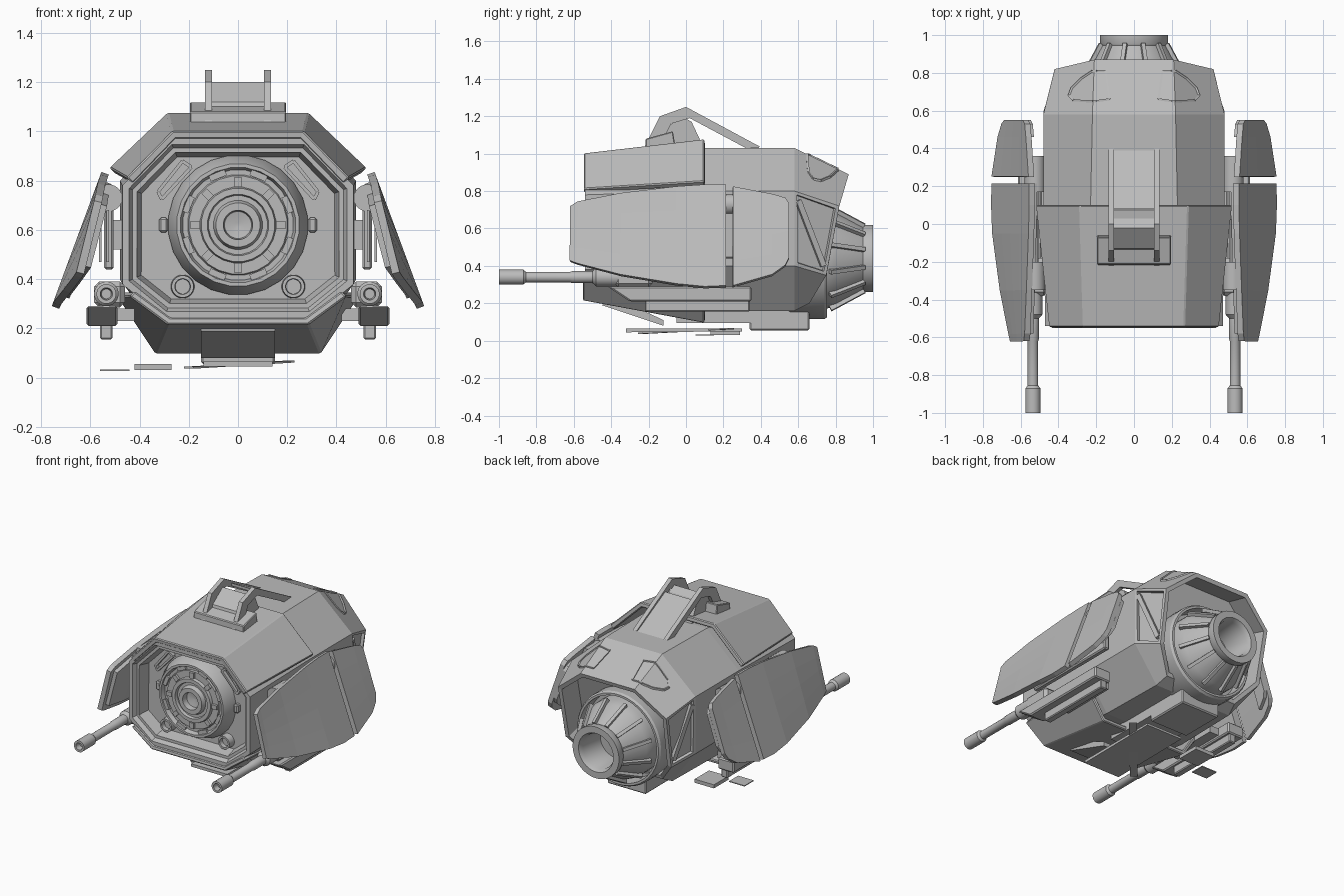
import bpy, bmesh, math
from mathutils import Vector
from mathutils.bvhtree import BVHTree

cube = bpy.data.objects.get("Cube")
if cube:
    bpy.data.objects.remove(cube, do_unlink=True)

grey = bpy.data.materials.new("hull_grey")
grey.use_nodes = True
grey.diffuse_color = (0.5, 0.5, 0.5, 1)
grey.node_tree.nodes["Principled BSDF"].inputs["Base Color"].default_value = (0.5, 0.5, 0.5, 1)


def add(name, bm, smooth=False, bevel=0, solid=0):
    mesh = bpy.data.meshes.new(name)
    bm.to_mesh(mesh)
    bm.free()
    mesh.materials.append(grey)
    obj = bpy.data.objects.new(name, mesh)
    bpy.context.collection.objects.link(obj)
    if solid:
        mod = obj.modifiers.new("thickness", "SOLIDIFY")
        mod.thickness, mod.offset = solid, 0
    if bevel:
        mod = obj.modifiers.new("bevel", "BEVEL")
        mod.width, mod.segments = bevel, 1
    if smooth:
        bpy.ops.object.select_all(action="DESELECT")
        obj.select_set(True)
        bpy.context.view_layer.objects.active = obj
        bpy.ops.object.shade_smooth_by_angle(angle=math.radians(28))
    return obj


def loft(name, rings, closed=True, edit=None, **kw):
    """Skin a list of point rings; closed rings also get end caps."""
    bm = bmesh.new()
    rows = [[bm.verts.new(p) for p in r] for r in rings]
    n = len(rows[0])
    for a, b in zip(rows, rows[1:]):
        for i in range(n if closed else n - 1):
            j = (i + 1) % n
            bm.faces.new((a[i], a[j], b[j], b[i]))
    if closed:
        bm.faces.new(rows[0])
        bm.faces.new(rows[-1])
    bmesh.ops.recalc_face_normals(bm, faces=bm.faces)
    if edit:
        edit(bm)
    return add(name, bm, **kw)


def prism(name, profile, x0, x1, **kw):
    return loft(name, [[(x, y, z) for y, z in profile] for x in (x0, x1)], **kw)


def box(name, x, y, z, **kw):
    return prism(name, [(y[0], z[0]), (y[1], z[0]), (y[1], z[1]), (y[0], z[1])], *x, **kw)


def lathe(name, profile, cx, cz, segs=32):
    """Turn (radius, y) pairs around an axis along y."""
    turn = [math.tau * (i + 0.5) / segs for i in range(segs)]
    return loft(name, [[(cx + r * math.cos(t), y, cz + r * math.sin(t)) for t in turn]
                       for r, y in profile], smooth=True)


def beam(name, p, q, w, h, out=(0, 1, 0)):
    p, q = Vector(p), Vector(q)
    d = (q - p).normalized()
    side = d.cross(Vector(out)).normalized()
    up = side.cross(d)
    corners = [(-1, -1), (1, -1), (1, 1), (-1, 1)]
    return loft(name, [[c + side * w * a / 2 + up * h * b / 2 for a, b in corners]
                       for c in (p, q)])


def mirrored(half):
    return half + [(-x, y, z) for x, y, z in reversed(half)]


def section(y, *half):
    return mirrored([(x, y, z) for x, z in half])


# Main hull: recessed front, hollow tail, inset side struts
def hull_details(bm):
    front = min(bm.faces, key=lambda f: f.calc_center_median().y)
    back = max(bm.faces, key=lambda f: f.calc_center_median().y)
    struts = [f for f in bm.faces if abs(f.normal.x) > 0.8 and f.calc_center_median().y > 0.58]
    for t, d in ((0.03, 0), (0.015, -0.03), (0.02, 0), (0.02, -0.08)):
        bmesh.ops.inset_region(bm, faces=[front], thickness=t, depth=d)
    bmesh.ops.inset_region(bm, faces=[back], thickness=0.03, depth=0)
    bmesh.ops.inset_region(bm, faces=[back], thickness=0.01, depth=-0.16)
    bmesh.ops.inset_individual(bm, faces=struts, thickness=0.025, depth=0)
    bmesh.ops.inset_individual(bm, faces=struts, thickness=0.005, depth=-0.02)


tail = mirrored([(0.21, 0.87, 0.89), (0.42, 0.82, 0.72), (0.41, 0.75, 0.35), (0.28, 0.66, 0.20)])
hull = loft("main_hull", [
    section(-0.54, (0.28, 0.975), (0.47, 0.78), (0.47, 0.38), (0.30, 0.24)),
    section(0.10, (0.23, 1.03), (0.48, 0.80), (0.48, 0.40), (0.31, 0.16)),
    section(0.58, (0.22, 1.03), (0.48, 0.80), (0.48, 0.40), (0.30, 0.16)),
    tail], edit=hull_details)

# Armour shells over and under the nose
loft("upper_shell", [section(-0.545, (0.44, 0.80), (0.26, 0.985)),
                     section(0.10, (0.51, 0.84), (0.28, 1.06))],
     closed=False, solid=0.035, bevel=0.006)
loft("lower_shell", [section(-0.55, (0.43, 0.34), (0.28, 0.23)),
                     section(0.10, (0.48, 0.34), (0.33, 0.11))],
     closed=False, solid=0.03, bevel=0.006)

# Nose drum with concentric rings and lugs
lathe("nose_drum", [(0.285, -0.38), (0.285, -0.44), (0.25, -0.52), (0.235, -0.52), (0.225, -0.49),
                    (0.205, -0.49), (0.2, -0.50), (0.155, -0.50), (0.15, -0.52), (0.125, -0.52),
                    (0.12, -0.50), (0.10, -0.50), (0.09, -0.53), (0.06, -0.53), (0.055, -0.49),
                    (0.01, -0.48)], 0, 0.62, segs=24)
for i in range(8):
    t = math.tau * i / 8
    d = Vector((math.cos(t), 0, math.sin(t)))
    e = Vector((math.cos(t + 0.39), 0, math.sin(t + 0.39)))
    c = Vector((0, -0.505, 0.62))
    beam("drum_lug", c + d * 0.155, c + d * 0.195, 0.03, 0.025)
    beam("drum_rib", c + e * 0.205, c + e * 0.23, 0.07, 0.015)

# Tail engine: shroud, ribbed cone and hollow nozzle
lathe("engine_shroud", [(0.30, 0.50), (0.325, 0.56), (0.325, 0.74), (0.315, 0.755), (0.30, 0.755),
                        (0.295, 0.66)], 0, 0.44, segs=40)
lathe("engine_cone", [(0.27, 0.62), (0.27, 0.75), (0.255, 0.80), (0.175, 0.945), (0.18, 0.955),
                      (0.18, 1.0), (0.135, 1.0), (0.12, 0.97), (0.12, 0.78), (0.01, 0.78)], 0, 0.44, segs=40)
for i in range(12):
    t = math.tau * (i + 0.5) / 12
    d = Vector((math.cos(t), 0, math.sin(t)))
    c = Vector((0, 0, 0.44))
    beam("engine_rib", c + d * 0.275 + Vector((0, 0.77, 0)), c + d * 0.175 + Vector((0, 0.95, 0)),
         0.022, 0.035, out=d)

# Paired parts
wing_front = [(-0.62, 0.715, 0.425), (-0.58, 0.74, 0.41), (-0.35, 0.785, 0.35),
              (-0.05, 0.82, 0.30), (0.10, 0.83, 0.285), (0.215, 0.83, 0.29)]
wing_rear = [(0.25, 0.82, 0.29), (0.46, 0.78, 0.35), (0.53, 0.76, 0.40), (0.55, 0.73, 0.44)]


def wing_point(s, y, z):
    slope = 0.37 - 0.12 * (max(0, -0.05 - y) / 0.57) ** 1.5 - 0.1 * max(0, y - 0.25)
    return (s * (0.54 + (0.83 - z) * slope), y, z)


for s, side in ((1, "left"), (-1, "right")):
    # Slanted side armour with an inner backing panel
    for part, cols in (("front", wing_front), ("rear", wing_rear)):
        loft(f"{side}_{part}_wing", [[wing_point(s, y, a + (b - a) * k / 4) for k in range(5)]
                                     for y, a, b in cols],
             closed=False, solid=0.032)
        loft(f"{side}_{part}_wing_backing",
             [[Vector(wing_point(s, y, z)) - Vector((s * 0.03, 0, 0)) for z in (a - 0.04, b + 0.04)]
              for y, a, b in cols[1:]], closed=False, solid=0.025)
    # Hinges, inner plates and lower rails
    lathe(f"{side}_hinge", [(0.055, -0.35), (0.055, -0.20)], s * 0.525, 0.73, segs=20)
    lathe(f"{side}_rear_hinge", [(0.055, 0.17), (0.055, 0.36)], s * 0.525, 0.73, segs=20)
    box(f"{side}_inner_plate", (s * 0.505, s * 0.545), (-0.35, 0.36), (0.44, 0.72), bevel=0.008)
    for y in (-0.28, 0.22):
        box(f"{side}_plate_arm", (s * 0.46, s * 0.51), (y, y + 0.08), (0.52, 0.64))
    for a in (0.53, 0.56):
        beam(f"{side}_rail_slot_frame", (s * a, -0.35, 0.47), (s * a, -0.35, 0.68), 0.01, 0.03)
    prism(f"{side}_lower_rail", [(-0.42, 0.29), (-0.3, 0.21), (0.35, 0.21), (0.35, 0.29)],
          s * 0.49, s * 0.615, bevel=0.008)
    box(f"{side}_rail_arm", (s * 0.42, s * 0.50), (-0.15, 0.25), (0.23, 0.28))
    box(f"{side}_lower_skid", (s * 0.51, s * 0.56), (-0.22, 0.34), (0.155, 0.22), bevel=0.006)
    # Gun
    box(f"{side}_gun_mount", (s * 0.46, s * 0.585), (-0.38, -0.18), (0.285, 0.39), bevel=0.02)
    lathe(f"{side}_gun", [(0.02, -0.96), (0.025, -1.0), (0.04, -1.0), (0.04, -0.87), (0.028, -0.855),
                          (0.028, -0.62), (0.032, -0.61), (0.032, -0.50), (0.05, -0.48),
                          (0.05, -0.36)], s * 0.535, 0.34, segs=20)
    # Nose details: closed slot frames, lamps, clamps
    slot = [(0.19, 0.855), (0.225, 0.88), (0.325, 0.755), (0.31, 0.725)]
    for (xa, za), (xb, zb) in zip(slot, slot[1:] + slot[:1]):
        beam(f"{side}_nose_slot", (s * xa, -0.43, za), (s * xb, -0.43, zb), 0.014, 0.05)
    lathe(f"{side}_lamp", [(0.05, -0.40), (0.045, -0.48), (0.032, -0.48), (0.03, -0.45),
                           (0.005, -0.45)], s * 0.225, 0.37, segs=20)
    box(f"{side}_nose_clamp", (s * 0.285, s * 0.32), (-0.46, -0.38), (0.59, 0.65), bevel=0.008)
    # Diagonal tail brace
    beam(f"{side}_tail_brace", (s * 0.465, 0.60, 0.75), (s * 0.415, 0.735, 0.40), 0.03, 0.025,
         out=(s, 0.3, 0))
    # Bracket rails
    prism(f"{side}_bracket_rail", [(-0.22, 1.04), (-0.14, 1.20), (0.0, 1.25), (0.40, 1.035),
                                   (0.32, 1.03), (0.02, 1.19), (-0.08, 1.16), (-0.14, 1.04)],
          s * 0.105, s * 0.135)

# Bracket base, sloped plate and core
prism("bracket_base", [(-0.22, 1.0), (-0.215, 1.08), (-0.07, 1.12), (-0.05, 1.0)], -0.195, 0.195, bevel=0.005)
prism("bracket_plate", [(0.39, 1.03), (0.08, 1.19), (0.08, 1.17), (0.36, 1.02)], -0.12, 0.12)
prism("bracket_core", [(-0.16, 1.02), (-0.13, 1.12), (-0.02, 1.20), (0.03, 1.17), (0.10, 1.02)], -0.11, 0.11)

# Window outlines wrapped onto the tail roof
tree = BVHTree.FromObject(hull, bpy.context.evaluated_depsgraph_get())
outline = [(0.13, 0.66), (0.15, 0.81), (0.22, 0.81), (0.28, 0.77), (0.33, 0.72), (0.345, 0.68),
           (0.32, 0.655), (0.25, 0.65), (0.20, 0.65)]
for s, side in ((1, "left"), (-1, "right")):
    pts = []
    for (xa, ya), (xb, yb) in zip(outline, outline[1:] + outline[:1]):
        for k in range(3):
            x, y = xa + (xb - xa) * k / 3, ya + (yb - ya) * k / 3
            hit = tree.ray_cast(Vector((s * x, y, 2)), Vector((0, 0, -1)))[0]
            if hit:
                pts.append(hit)
    for p, q in zip(pts, pts[1:] + pts[:1]):
        beam(f"{side}_window_trim", p, q, 0.011, 0.012, out=(0, 0, 1))

# Belly box, flap and loose plates below
box("belly_box", (-0.15, 0.15), (0.34, 0.66), (0.055, 0.20), bevel=0.008)
box("belly_plate", (-0.15, 0.15), (-0.05, 0.36), (0.095, 0.17))
prism("belly_flap", [(-0.45, 0.19), (-0.12, 0.08), (-0.12, 0.11), (-0.40, 0.24)], -0.15, 0.15)
prism("loose_strip", [(-0.32, 0.045), (0.30, 0.05), (0.30, 0.065), (-0.32, 0.065)], -0.14, 0.14)
beam("loose_shard", (-0.20, -0.24, 0.04), (0.21, 0.24, 0.065), 0.05, 0.008, out=(0, 0, 1))
box("loose_block", (-0.42, -0.27), (0.13, 0.29), (0.03, 0.055))
box("loose_sheet", (-0.56, -0.44), (0.05, 0.15), (0.027, 0.033))
